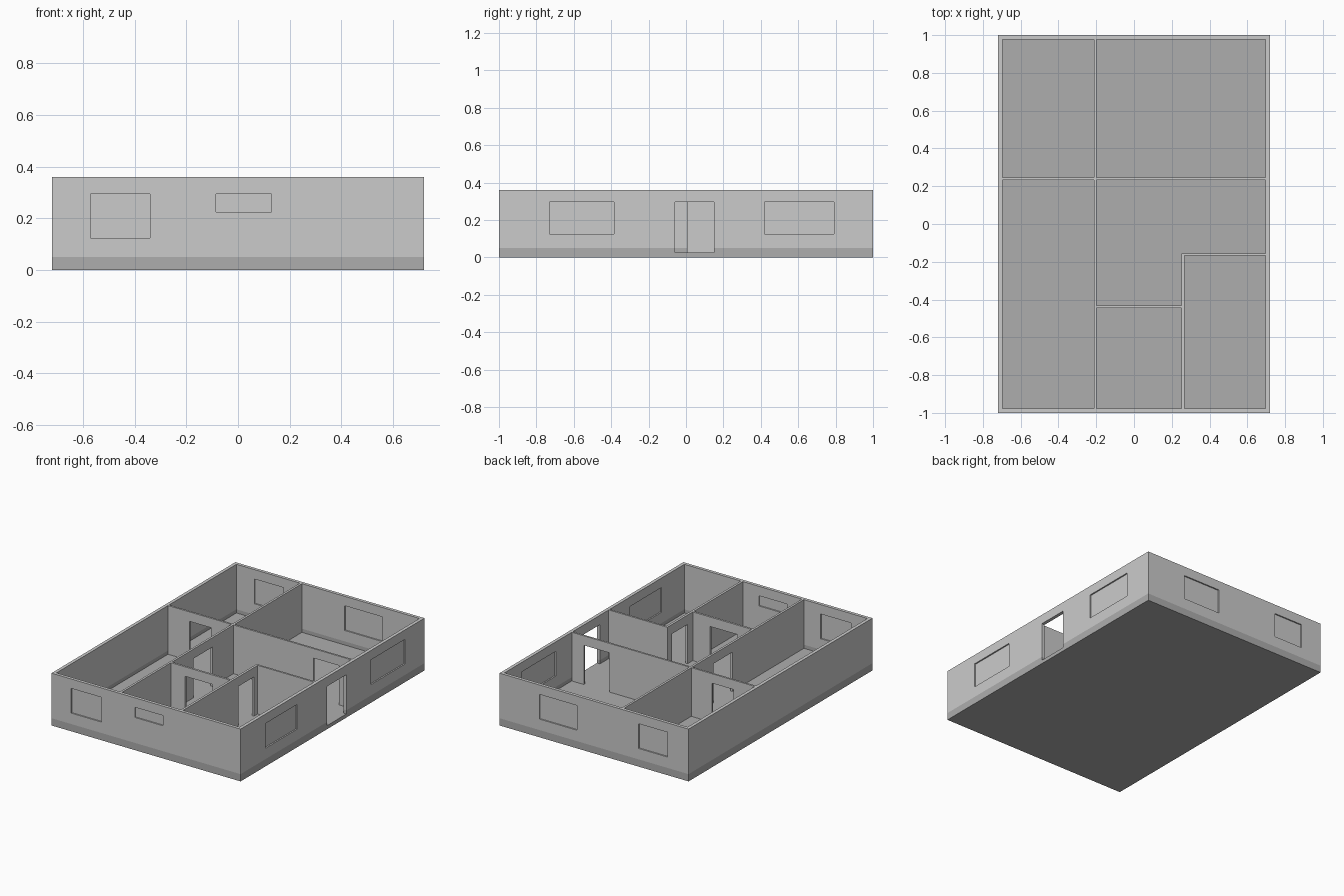
import bpy

if "Cube" in bpy.data.objects:
    bpy.data.objects.remove(bpy.data.objects["Cube"])

W, D, H = 0.72, 1.0, 0.36        # half width, half depth, wall height
IW, ID = 0.697, 0.978            # inner faces of the outer walls
FLOOR, PLINTH = 0.025, 0.05
SILL, HEAD = 0.125, 0.295


def box(name, x0, x1, y0, y1, z0, z1):
    bpy.ops.mesh.primitive_cube_add(size=1)
    ob = bpy.context.object
    ob.name = name
    for v in ob.data.vertices:
        v.co = (x1 if v.co.x > 0 else x0, y1 if v.co.y > 0 else y0, z1 if v.co.z > 0 else z0)
    return ob


def cut(ob, *bounds):
    cutter = box("cutter", *bounds)
    cutter.hide_render = True
    mod = ob.modifiers.new("opening", 'BOOLEAN')
    mod.operation, mod.solver, mod.object = 'DIFFERENCE', 'EXACT', cutter
    bpy.context.view_layer.objects.active = ob
    bpy.ops.object.modifier_apply(modifier=mod.name)
    bpy.data.objects.remove(cutter)


def inner_wall(name, x0, x1, y0, y1, doors=()):
    # doors are ranges along the longer direction of the wall
    ob = box(name, x0, x1, y0, y1, FLOOR, H)
    for a, b in doors:
        if x1 - x0 > y1 - y0:
            cut(ob, a, b, y0 - .01, y1 + .01, 0, HEAD)
        else:
            cut(ob, x0 - .01, x1 + .01, a, b, 0, HEAD)


# Foundation with sunken floor and entrance threshold
dark = bpy.data.materials.new("foundation_grey")
dark.diffuse_color = (0.42, 0.42, 0.42, 1)
dark.use_nodes = True
dark.node_tree.nodes["Principled BSDF"].inputs["Base Color"].default_value = dark.diffuse_color
base = box("foundation", -W, W, -D, D, 0, PLINTH)
cut(base, -IW, IW, -ID, ID, FLOOR, 0.1)
cut(base, IW - .02, W + .02, -0.06, 0.15, FLOOR, 0.1)
base.data.materials.clear()
base.data.materials.append(dark)

# Outer walls with entrance
shell = box("outer_walls", -W, W, -D, D, PLINTH, H)
cut(shell, -IW, IW, -ID, ID, 0, 0.5)
cut(shell, IW - .02, W + .02, -0.06, 0.15, 0, HEAD)

# Windows: wall side, range along the wall, sill height
windows = [
    ("front", -0.57, -0.34, SILL), ("front", -0.085, 0.13, 0.225),
    ("back", -0.56, -0.34, SILL), ("back", 0.128, 0.416, SILL),
    ("right", -0.73, -0.385, SILL), ("right", 0.42, 0.79, SILL),
]
for i, (side, a, b, sill) in enumerate(windows):
    name = f"{side}_window_pane_{i + 1}"
    if side == "right":
        cut(shell, IW - .02, W + .02, a, b, sill, HEAD)
        m = (IW + W) / 2
        box(name, m - .002, m + .002, a, b, sill, HEAD)
    else:
        s = -1 if side == "front" else 1
        lo, hi = sorted((s * (ID - .02), s * (D + .02)))
        cut(shell, a, b, lo, hi, sill, HEAD)
        m = s * (ID + D) / 2
        box(name, a, b, m - .002, m + .002, sill, HEAD)

# Interior partitions
inner_wall("long_partition", -0.213, -0.198, -ID, ID, [(-0.20, 0.005)])
inner_wall("back_left_partition", -IW, -0.213, 0.234, 0.247, [(-0.535, -0.37)])
inner_wall("back_right_partition", -0.198, IW, 0.234, 0.247, [(0.41, 0.605)])
inner_wall("side_room_partition", 0.251, 0.267, -ID, -0.155, [(-0.375, -0.207)])
inner_wall("entry_partition", 0.267, IW, -0.168, -0.155)
inner_wall("small_room_partition", -0.198, 0.251, -0.446, -0.432, [(-0.09, 0.12)])
